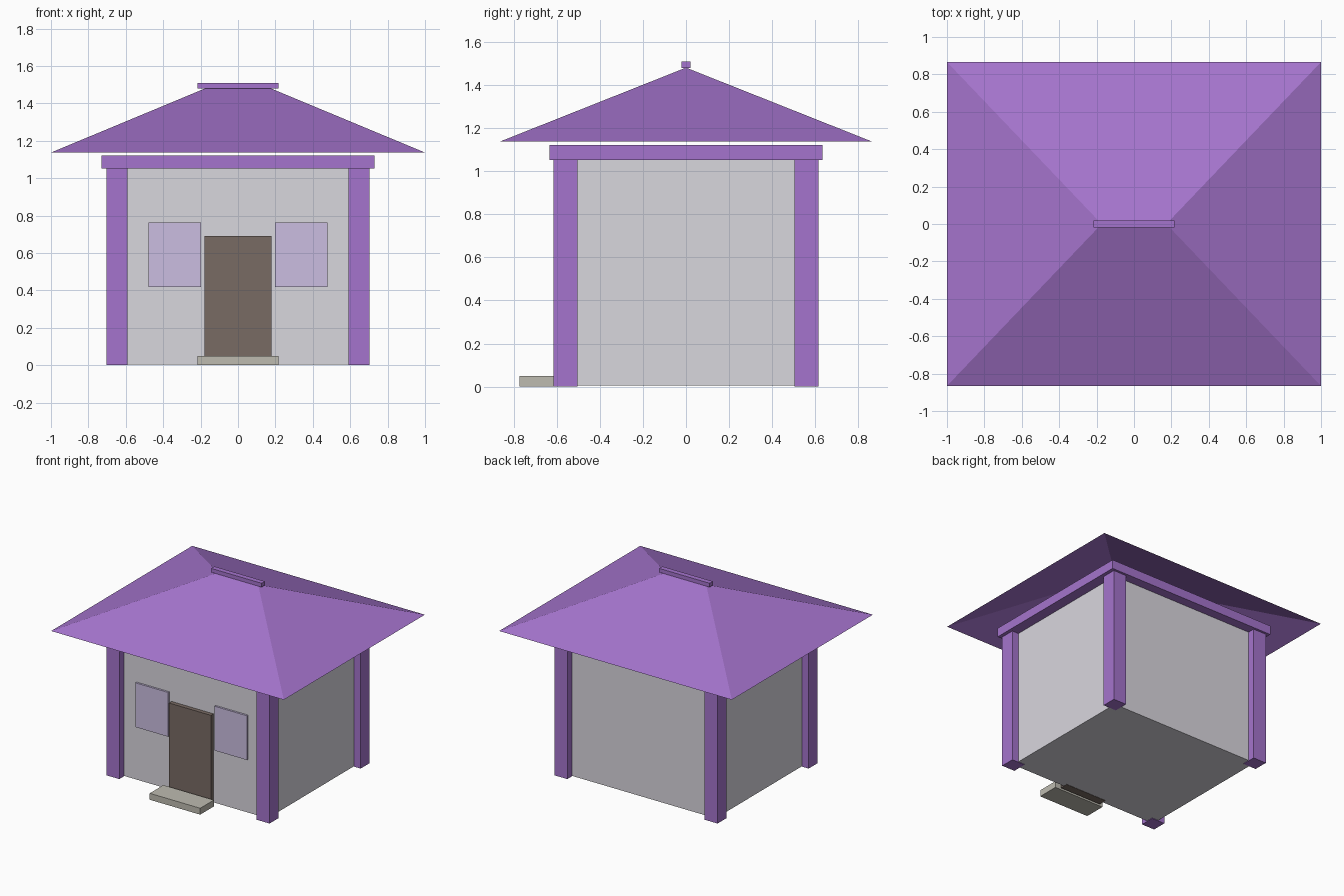
import bpy

if "Cube" in bpy.data.objects:
    bpy.data.objects.remove(bpy.data.objects["Cube"], do_unlink=True)


def srgb(c):
    c /= 255
    return c / 12.92 if c <= 0.04045 else ((c + 0.055) / 1.055) ** 2.4


def material(name, r, g, b):
    m = bpy.data.materials.new(name)
    m.use_nodes = True
    col = (srgb(r), srgb(g), srgb(b), 1)
    m.diffuse_color = col
    m.node_tree.nodes["Principled BSDF"].inputs["Base Color"].default_value = col
    return m


PURPLE = material("purple", 165, 116, 205)
WALL = material("pale grey", 217, 215, 222)
DOOR = material("dark brown", 121, 107, 100)
GLASS = material("pale lilac", 203, 190, 225)
STONE = material("stone grey", 190, 187, 176)


def mesh_object(name, verts, faces, mat):
    me = bpy.data.meshes.new(name)
    me.from_pydata(verts, [], faces)
    me.materials.append(mat)
    ob = bpy.data.objects.new(name, me)
    bpy.context.scene.collection.objects.link(ob)
    return ob


def box(name, xs, ys, zs, mat):
    """Box between (min, max) pairs on each axis."""
    verts = [(x, y, z) for z in zs for y in ys for x in xs]
    faces = [(0, 2, 3, 1), (4, 5, 7, 6), (0, 1, 5, 4),
             (2, 6, 7, 3), (0, 4, 6, 2), (1, 3, 7, 5)]
    return mesh_object(name, verts, faces, mat)


def span(centre, half):
    return (centre - half, centre + half)


WX, WY = 0.646, 0.559      # wall half sizes
EAVE, RIDGE = 1.137, 1.481  # roof heights

# Walls and the wide band on top of them
box("walls", span(0, WX), span(0, WY), (0.004, 1.06), WALL)
box("top_band", span(0, 0.729), span(0, 0.633), (1.052, 1.122), PURPLE)

# Corner posts and front windows, mirrored
for sx, side in ((1, "left"), (-1, "right")):
    for sy, end in ((-1, "front"), (1, "back")):
        box(f"{end}_{side}_post", span(sx * WX, 0.056), span(sy * WY, 0.056),
            (0, 1.054), PURPLE)
    box(f"{side}_window", span(sx * 0.339, 0.14), span(-WY, 0.015),
        (0.418, 0.762), GLASS)

# Door and doorstep
box("door", span(0, 0.18), span(-WY, 0.032), (0.002, 0.692), DOOR)
box("doorstep", span(0, 0.217), (-0.774, -0.607), (0, 0.05), STONE)

# Hipped roof, open underneath, with a ridge cap
ends = 0.173
mesh_object("roof",
            [(-1, -0.866, EAVE), (1, -0.866, EAVE), (1, 0.866, EAVE),
             (-1, 0.866, EAVE), (-ends, 0, RIDGE), (ends, 0, RIDGE)],
            [(0, 1, 5, 4), (1, 2, 5), (2, 3, 4, 5), (3, 0, 4)], PURPLE)
box("ridge_cap", span(0, 0.217), span(0, 0.02), (1.48, 1.51), PURPLE)
